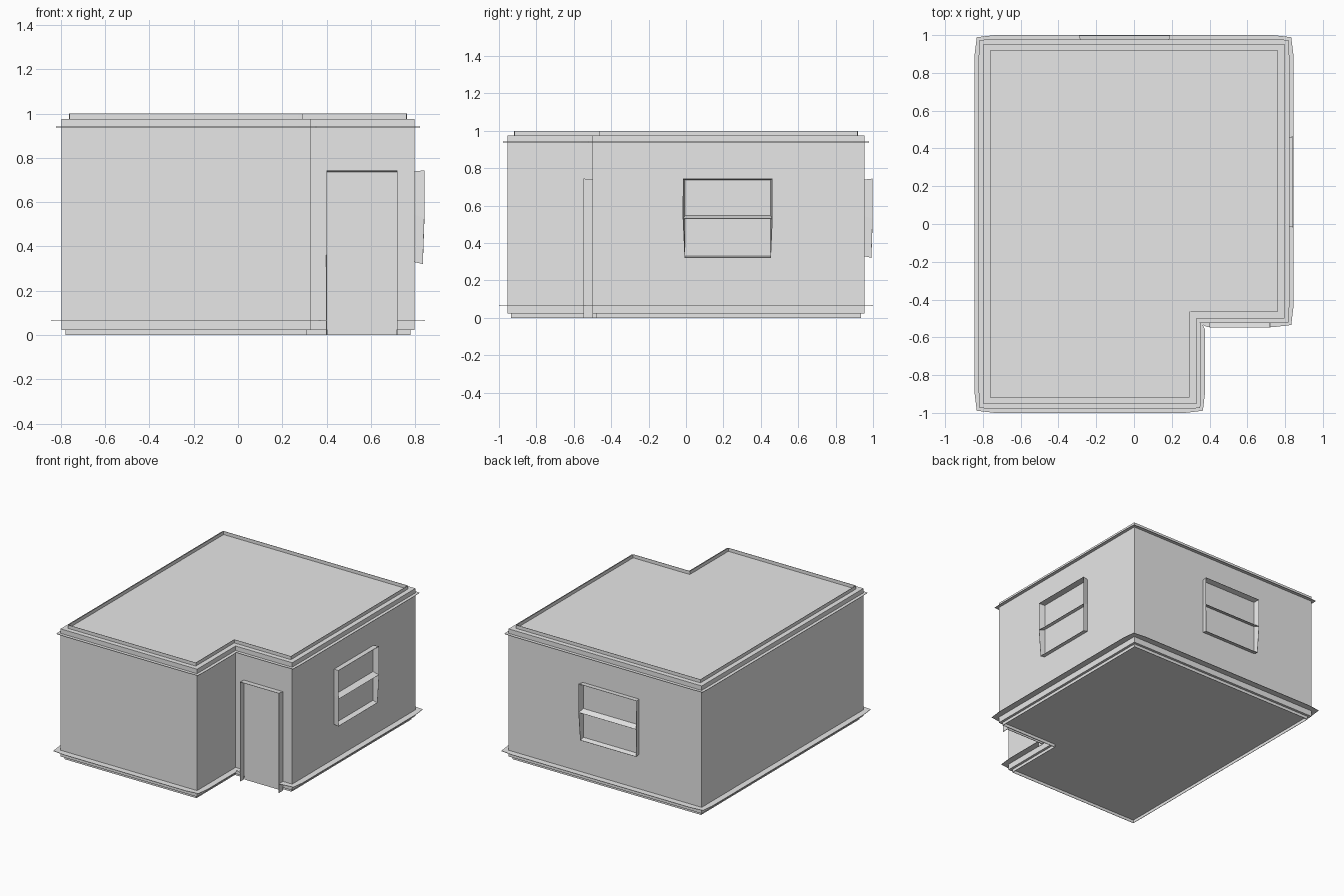
import bpy
import math
from mathutils import Vector

old = bpy.data.objects.get("Cube")
if old:
    bpy.data.objects.remove(old, do_unlink=True)

grey = bpy.data.materials.new("plain grey")
grey.use_nodes = True
colour = (0.8, 0.8, 0.8, 1)
grey.diffuse_color = colour
grey.node_tree.nodes["Principled BSDF"].inputs["Base Color"].default_value = colour

# Room outline, counterclockwise, with the entrance corner cut out
X, Y = 0.798, 0.954
NX, NY = 0.33, -0.5
outline = [(X, NY), (X, Y), (-X, Y), (-X, -Y), (NX, -Y), (NX, NY)]
DOOR_X, DOOR_HALF = 0.56, 0.16
around = [(DOOR_X + DOOR_HALF, NY)] + outline + [(DOOR_X - DOOR_HALF, NY)]


def make(name, verts, faces, sheet=0.0):
    mesh = bpy.data.meshes.new(name)
    mesh.from_pydata(verts, [], faces)
    mesh.materials.append(grey)
    obj = bpy.data.objects.new(name, mesh)
    bpy.context.collection.objects.link(obj)
    if sheet:
        mod = obj.modifiers.new("thickness", "SOLIDIFY")
        mod.thickness = sheet
        mod.offset = 0
    return obj


def band_faces(count, closed):
    last = count if closed else count - 1
    return [(i, (i + 1) % count, count + (i + 1) % count, count + i) for i in range(last)]


def trim(name, path, closed, near, far, taper=1.0, run=0.06):
    """Sheet along a path; near and far are (outward offset, height)."""
    pts = [Vector(p) for p in path]
    n = len(pts)
    rails = ([], [])
    for i, p in enumerate(pts):
        before = (p - pts[i - 1]).normalized() if closed or i > 0 else None
        after = (pts[(i + 1) % n] - p).normalized() if closed or i < n - 1 else None
        sides = [Vector((t.y, -t.x)) for t in (before, after) if t]
        for rail, (d, z) in zip(rails, (near, far)):
            if len(sides) == 1:
                spots = [p + sides[0] * d]
            else:
                spots = [p - before * run + sides[0] * d,
                         p + (sides[0] + sides[1]) * d * taper,
                         p + after * run + sides[1] * d]
            rail.extend((s.x, s.y, z) for s in spots)
    return make(name, rails[0] + rails[1], band_faces(len(rails[0]), closed), 0.003)


# Walls, floor and roof
n = len(outline)
verts = [(x, y, z) for z in (0.022, 0.975) for x, y in outline]
make("room_walls", verts, [tuple(reversed(range(n))), tuple(range(n, 2 * n))] + band_faces(n, True))

# Roof parapet, cornice ledge, skirting ledge and base strip
trim("roof_parapet", outline, True, (-0.037, 0.975), (-0.037, 1.0))
trim("cornice_ledge", outline, True, (0, 0.94), (0.024, 0.94), 0.85)
trim("skirting_ledge", around, False, (0, 0.067), (0.046, 0.067), 0.75)
trim("base_strip", outline, True, (-0.02, 0.0), (-0.02, 0.022))


def place(obj, x, y, turn):
    obj.location = (x, y, 0)
    obj.rotation_euler.z = math.radians(turn)


# Window frames: projecting fins with a middle rail, upper half flared
def window(name, x, y, turn):
    w, low, mid, high = 0.23, 0.33, 0.545, 0.738
    inner = [(-w, low), (w, low), (w, mid), (w, high), (-w, high), (-w, mid)]
    verts = [(u, 0, z) for u, z in inner]
    for u, z in inner:
        if z == low:
            verts.append((u, -0.037, z - 0.008))
        else:
            drop = 0.015 if z == mid else -0.005
            verts.append((u * 1.04, -0.044, z - drop))
    faces = band_faces(6, True) + [(5, 2, 8, 11)]
    place(make(name, verts, faces, 0.003), x, y, turn)


window("left_window_frame", X, 0.223, 90)
window("back_window_frame", -0.05, Y, 180)

# Door frame: two jambs and a head
path = [(-DOOR_HALF, 0), (-DOOR_HALF, 0.738), (DOOR_HALF, 0.738), (DOOR_HALF, 0)]
verts = [(u, 0, z) for u, z in path] + [(u, -0.048, z * 1.007) for u, z in path]
place(make("door_frame", verts, band_faces(4, False), 0.003), DOOR_X, NY, 0)

# Door panel, a thin plate on the wall
h = DOOR_HALF - 0.005
verts = [(u, d, z) for d in (0, -0.004) for u, z in ((-h, 0), (h, 0), (h, 0.735), (-h, 0.735))]
door = make("door_panel", verts, [(3, 2, 1, 0), (4, 5, 6, 7)] + band_faces(4, True))
place(door, DOOR_X, NY, 0)
